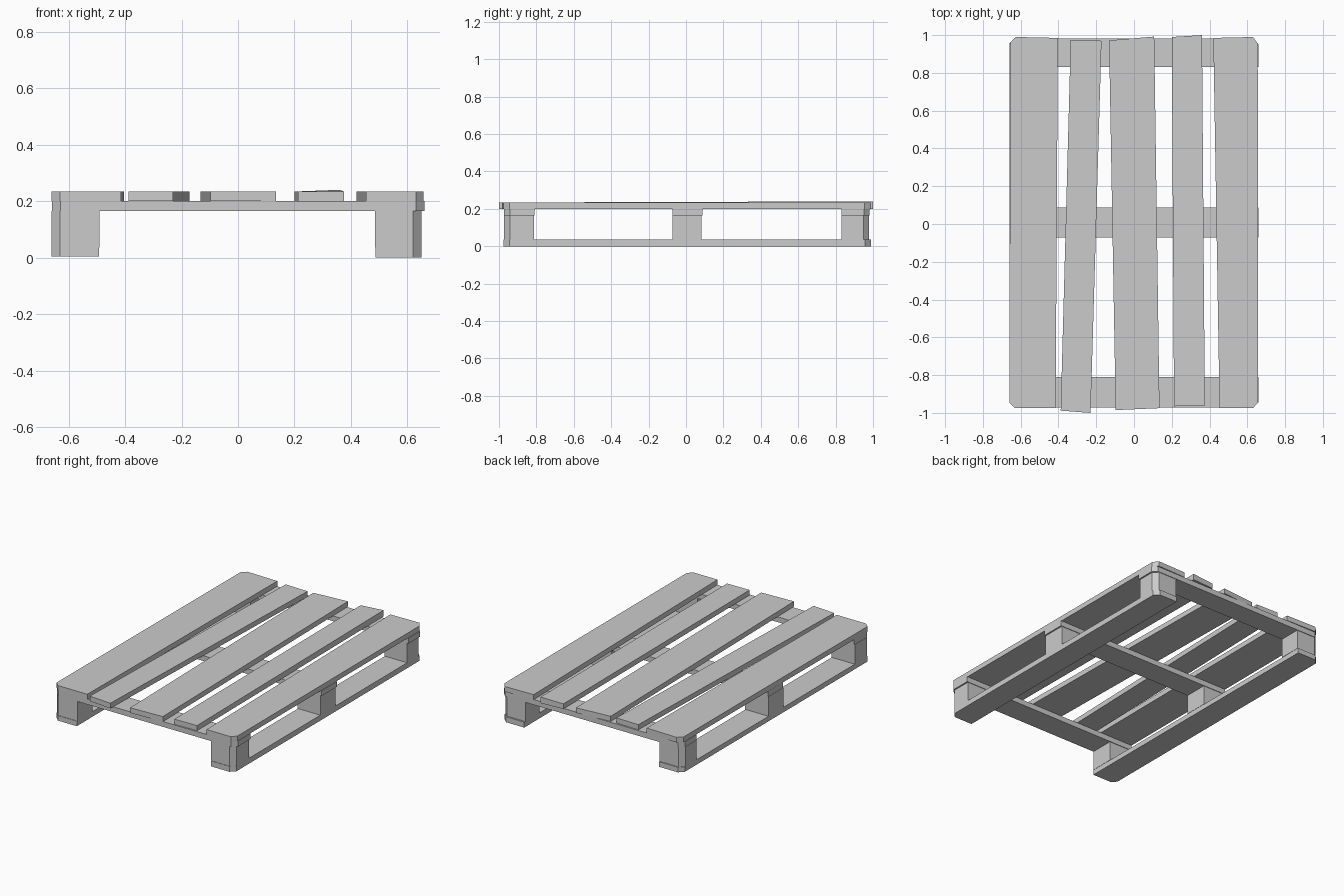
import bpy, bmesh

if "Cube" in bpy.data.objects:
    bpy.data.objects.remove(bpy.data.objects["Cube"])

grey = bpy.data.materials.new("plain_grey")
grey.diffuse_color = (0.6, 0.6, 0.6, 1)
grey.use_nodes = True
grey.node_tree.nodes["Principled BSDF"].inputs["Base Color"].default_value = grey.diffuse_color


def slab(name, outline, z0, z1, tilt=0.0):
    """Extrude a counter-clockwise xy outline from z0 to z1; tilt lifts the right rear."""
    bm = bmesh.new()
    lo = [bm.verts.new((x, y, z0)) for x, y in outline]
    hi = [bm.verts.new((x, y, z1)) for x, y in outline]
    n = len(outline)
    bm.faces.new(lo[::-1])
    bm.faces.new(hi)
    for i in range(n):
        j = (i + 1) % n
        bm.faces.new((lo[i], lo[j], hi[j], hi[i]))
    if tilt:
        hi[2].co.z += tilt
    me = bpy.data.meshes.new(name)
    bm.to_mesh(me)
    bm.free()
    me.materials.append(grey)
    ob = bpy.data.objects.new(name, me)
    bpy.context.collection.objects.link(ob)
    return ob


def rect(x0, x1, y0, y1, cut="", c=0.03):
    """Rectangle outline; cut lists the corners to chamfer (0=front left, then ccw)."""
    pts = [(x0, y0), (x1, y0), (x1, y1), (x0, y1)]
    steps = [((0, c), (c, 0)), ((-c, 0), (0, c)), ((0, -c), (-c, 0)), ((c, 0), (0, -c))]
    out = []
    for i, (x, y) in enumerate(pts):
        if str(i) in cut:
            out += [(x + dx, y + dy) for dx, dy in steps[i]]
        else:
            out.append((x, y))
    return out


# deck boards, slightly crooked
c = 0.03
slab("left_deck_board", [(-0.66, -0.945), (-0.63, -0.975), (-0.415, -0.975),
                         (-0.403, 0.985), (-0.625, 0.99), (-0.655, 0.96)], 0.2, 0.234)
slab("inner_left_deck_board", [(-0.388, -0.988), (-0.23, -1.0), (-0.172, 0.97), (-0.335, 0.975)], 0.2, 0.234)
slab("middle_deck_board", [(-0.097, -0.985), (0.135, -0.975), (0.107, 0.992), (-0.132, 0.972)], 0.2, 0.234)
slab("inner_right_deck_board", [(0.212, -0.965), (0.375, -0.962), (0.36, 1.0), (0.2, 0.99)], 0.2, 0.234, 0.006)
slab("right_deck_board", [(0.453, -0.975), (0.63, -0.975), (0.657, -0.945),
                          (0.655, 0.955), (0.63, 0.99), (0.42, 0.985)], 0.2, 0.234)

# cross boards under the deck, and the spacer blocks at their ends
rows = [("front", -0.972, -0.81, "01"), ("centre", -0.072, 0.088, ""), ("rear", 0.832, 0.982, "23")]
for row, y0, y1, cut in rows:
    slab(row + "_cross_board", rect(-0.658, 0.66, y0, y1, cut), 0.165, 0.2)
    for side, x0, x1, corners in (("left", -0.66, -0.49, "03"), ("right", 0.485, 0.65, "12")):
        both = "".join(k for k in cut if k in corners)
        slab(f"{row}_{side}_block", rect(x0, x1, y0, y1 - 0.004, both), 0.036, 0.165)

# bottom runners
slab("left_runner", rect(-0.66, -0.492, -0.975, 0.985, "03"), 0.003, 0.036)
slab("right_runner", rect(0.487, 0.65, -0.975, 0.988, "12"), 0.0, 0.036)
